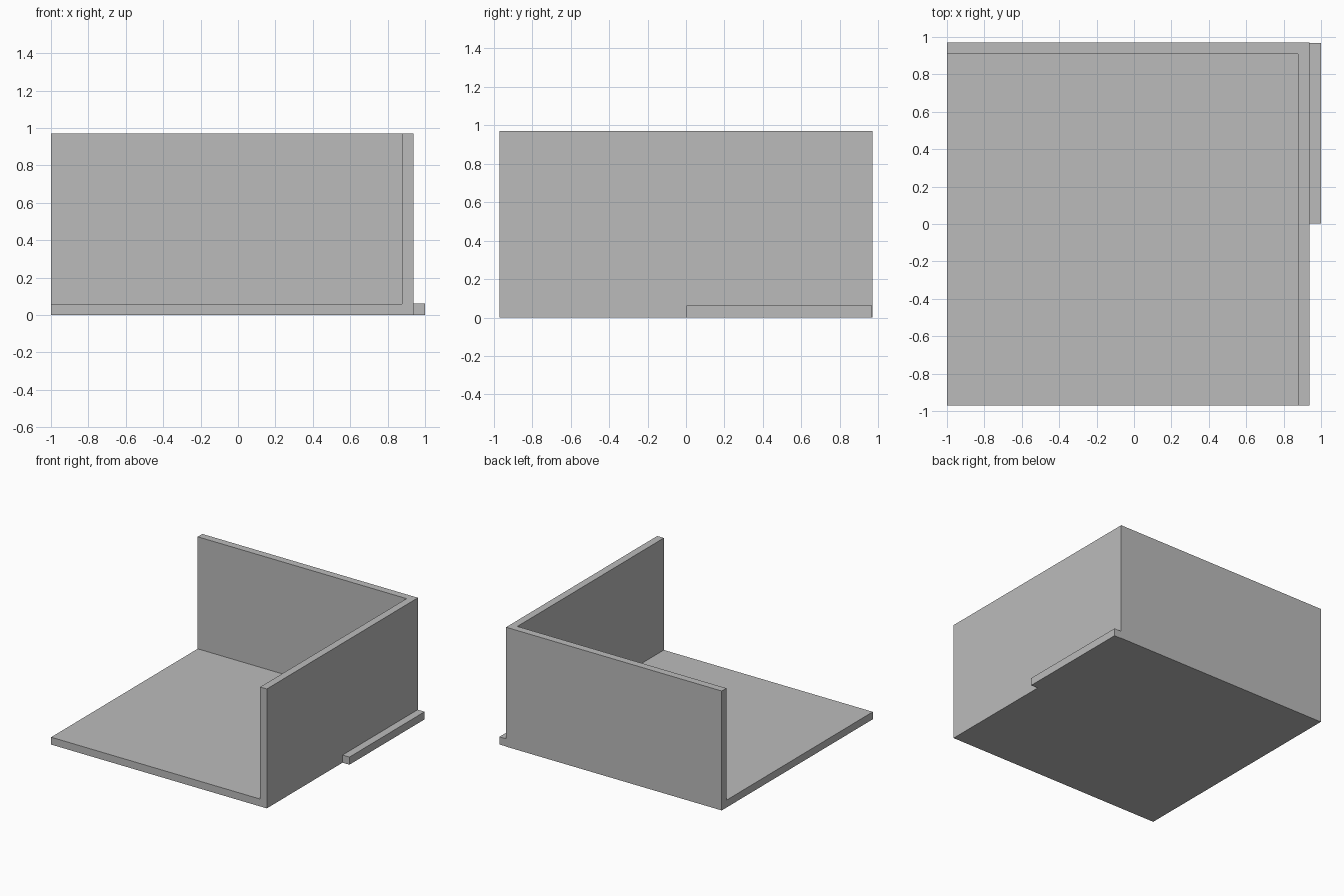
import bpy
import bmesh
from mathutils import Matrix, Vector

default = bpy.data.objects.get("Cube")
if default:
    bpy.data.objects.remove(default, do_unlink=True)

grey = bpy.data.materials.new("mid_grey")
grey.use_nodes = True
colour = (0.5, 0.5, 0.5, 1)
grey.diffuse_color = colour
grey.node_tree.nodes["Principled BSDF"].inputs["Base Color"].default_value = colour


def make_box(name, low, high, keep=lambda face: True):
    """Axis-aligned box between two corners, keeping only the chosen faces."""
    low, high = Vector(low), Vector(high)
    bm = bmesh.new()
    bmesh.ops.create_cube(
        bm, size=1,
        matrix=Matrix.Translation((low + high) / 2) @ Matrix.Diagonal((*(high - low), 1)))
    bm.normal_update()
    drop = [f for f in bm.faces if not keep(f)]
    bmesh.ops.delete(bm, geom=drop, context="FACES")
    mesh = bpy.data.meshes.new(name)
    bm.to_mesh(mesh)
    bm.free()
    mesh.materials.append(grey)
    obj = bpy.data.objects.new(name, mesh)
    bpy.context.collection.objects.link(obj)
    return obj


# Floor, back wall and left wall: one corner shell, open to front, right and top
shell = make_box(
    "floor_and_walls", (-1, -0.97, 0), (0.938, 0.97, 0.97),
    keep=lambda f: f.normal.x + f.normal.y - f.normal.z > 0.5)
solid = shell.modifiers.new("thickness", "SOLIDIFY")
solid.thickness = 0.06
solid.offset = -1
solid.use_even_offset = True

# Low strip along the rear half of the left wall, outside
make_box("side_strip", (0.938, 0.002, 0), (1, 0.967, 0.062))
